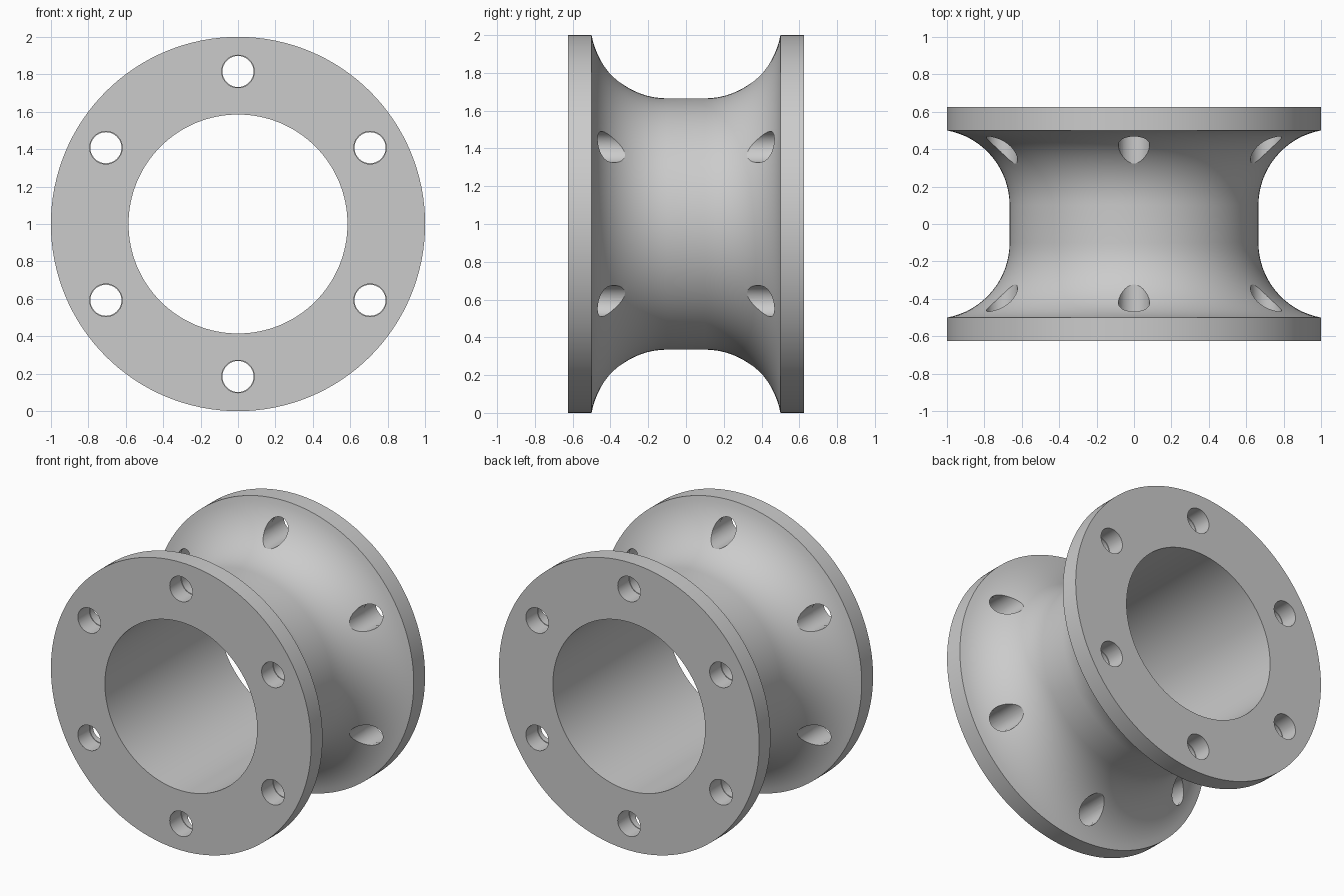
import bpy, bmesh, math
from mathutils import Matrix, Vector

if "Cube" in bpy.data.objects:
    bpy.data.objects.remove(bpy.data.objects["Cube"], do_unlink=True)

FLANGE_R, BORE_R, WAIST_R = 1.0, 0.585, 0.665
END_Y, FLANGE_Y, FLAT_Y = 0.625, 0.5, 0.1

steel = bpy.data.materials.new("plain_grey")
steel.use_nodes = True
grey = (0.6, 0.6, 0.6, 1)
steel.diffuse_color = grey
steel.node_tree.nodes["Principled BSDF"].inputs["Base Color"].default_value = grey


def lathe(name, profile, steps, closed, centre):
    """Revolve (radius, y) points about the y direction through centre."""
    bm = bmesh.new()
    rings = []
    for i in range(steps):
        a = 2 * math.pi * i / steps
        rings.append([bm.verts.new((r * math.sin(a), y, r * math.cos(a))) for r, y in profile])
    n = len(profile)
    for i in range(steps):
        p, q = rings[i], rings[(i + 1) % steps]
        for j in range(n if closed else n - 1):
            k = (j + 1) % n
            bm.faces.new((p[j], p[k], q[k], q[j]))
    if not closed:
        for j in (0, -1):
            bm.faces.new([ring[j] for ring in rings])
    bmesh.ops.recalc_face_normals(bm, faces=bm.faces)
    bmesh.ops.transform(bm, matrix=Matrix.Translation(centre), verts=bm.verts)
    mesh = bpy.data.meshes.new(name)
    bm.to_mesh(mesh)
    bm.free()
    ob = bpy.data.objects.new(name, mesh)
    bpy.context.collection.objects.link(ob)
    return ob


# Spool body: two flanges joined by a concave fillet and a straight waist
run, rise = FLANGE_Y - FLAT_Y, FLANGE_R - WAIST_R
fillet = (run ** 2 + rise ** 2) / (2 * rise)
sweep = math.asin(run / fillet)
half = []
for i in range(17):
    a = sweep * i / 16
    half.append((WAIST_R + fillet * (1 - math.cos(a)), FLAT_Y + fillet * math.sin(a)))
half += [(FLANGE_R, END_Y), (BORE_R, END_Y)]
profile = half + [(r, -y) for r, y in reversed(half)]
spool = lathe("flanged_spool", profile, 128, True, Vector((0, 0, 1)))
spool.data.materials.append(steel)

# Bolt holes: slightly wider through the flanges than through the fillets
hole = [(0.087, -0.7), (0.087, -FLANGE_Y), (0.083, -FLANGE_Y),
        (0.083, FLANGE_Y), (0.087, FLANGE_Y), (0.087, 0.7)]
bpy.context.view_layer.objects.active = spool
for i in range(6):
    a = math.pi * i / 3
    centre = Vector((0.815 * math.sin(a), 0, 1 + 0.815 * math.cos(a)))
    cutter = lathe("bolt_hole_cutter", hole, 40, False, centre)
    cutter.hide_render = True
    cutter.data.materials.append(steel)
    cut = spool.modifiers.new("bolt_hole", "BOOLEAN")
    cut.operation = "DIFFERENCE"
    cut.solver = "EXACT"
    cut.object = cutter
    bpy.ops.object.modifier_apply(modifier=cut.name)
    bpy.data.objects.remove(cutter, do_unlink=True)

bpy.ops.object.select_all(action="DESELECT")
spool.select_set(True)
bpy.ops.object.shade_smooth_by_angle(angle=math.radians(30))
